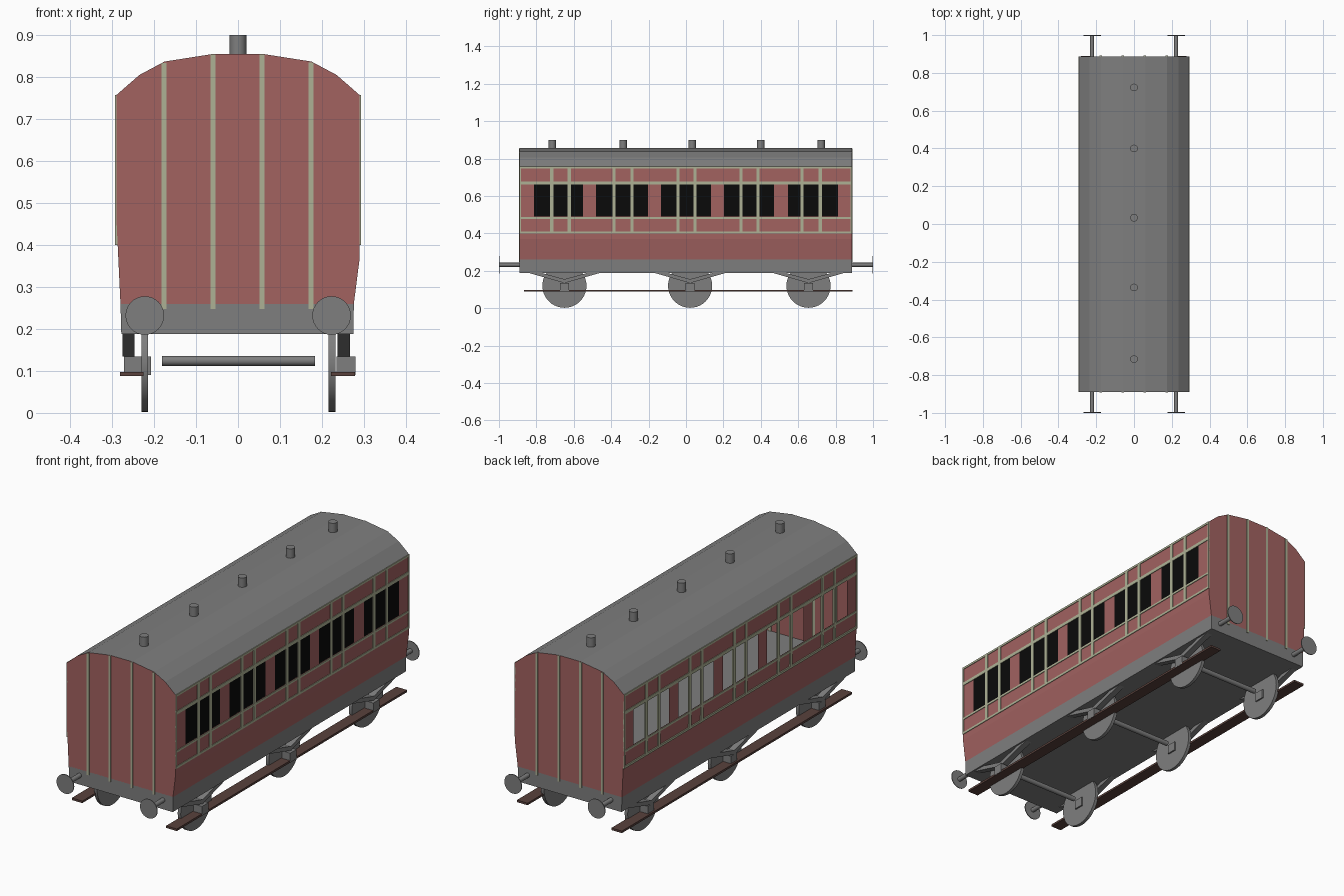
import bpy, bmesh, math
from mathutils import Matrix, Vector

if "Cube" in bpy.data.objects:
    bpy.data.objects.remove(bpy.data.objects["Cube"])


def material(name, rgb):
    m = bpy.data.materials.new(name)
    m.diffuse_color = (*rgb, 1)
    m.use_nodes = True
    m.node_tree.nodes["Principled BSDF"].inputs["Base Color"].default_value = m.diffuse_color
    return m


RED = material("maroon paint", (0.36, 0.122, 0.118))
GREY = material("grey metal", (0.21, 0.21, 0.21))
CREAM = material("pale green trim", (0.42, 0.44, 0.30))
BLACK = material("black glass", (0.003, 0.003, 0.003))
BROWN = material("dark brown wood", (0.10, 0.053, 0.045))


def finish(name, bm, mats):
    bmesh.ops.recalc_face_normals(bm, faces=bm.faces[:])
    me = bpy.data.meshes.new(name)
    bm.to_mesh(me)
    bm.free()
    for m in mats:
        me.materials.append(m)
    ob = bpy.data.objects.new(name, me)
    bpy.context.collection.objects.link(ob)
    return ob


def add_box(bm, x0, x1, y0, y1, z0, z1):
    mat = Matrix.Translation(((x0 + x1) / 2, (y0 + y1) / 2, (z0 + z1) / 2))
    mat = mat @ Matrix.Diagonal((x1 - x0, y1 - y0, z1 - z0, 1))
    bmesh.ops.create_cube(bm, size=1, matrix=mat)


def add_rod(bm, start, end, r, n):
    a, b = Vector(start), Vector(end)
    rot = (b - a).to_track_quat('Z', 'Y').to_matrix().to_4x4()
    bmesh.ops.create_cone(bm, cap_ends=True, segments=n, radius1=r, radius2=r,
                          depth=(b - a).length,
                          matrix=Matrix.Translation((a + b) / 2) @ rot)


def add_prism(bm, pts, shift):
    # closed outline moved along a vector
    face = bm.faces.new([bm.verts.new(p) for p in pts])
    out = bmesh.ops.extrude_face_region(bm, geom=[face], use_keep_orig=True)
    moved = [v for v in out['geom'] if isinstance(v, bmesh.types.BMVert)]
    bmesh.ops.translate(bm, verts=moved, vec=shift)


def smooth(ob):
    bpy.ops.object.select_all(action='DESELECT')
    bpy.context.view_layer.objects.active = ob
    ob.select_set(True)
    bpy.ops.object.shade_smooth_by_angle()


Y0, Y1 = -0.89, 0.888
W_LOW, W_HIGH = 0.49, 0.668
WINDOWS = [(-0.813, -0.55), (-0.48, -0.203), (-0.134, 0.134), (0.203, 0.47), (0.545, 0.813)]
BARS = [-0.717, -0.625, -0.385, -0.289, -0.043, 0.048, 0.294, 0.385, 0.62, 0.717]
AXLES = [-0.65, 0.022, 0.655]

# Body shell: left wall, roof, right wall, with open left and glazed right windows
profile = [(-0.28, 0.26), (-0.29, 0.47), (-0.29, W_LOW), (-0.29, W_HIGH), (-0.29, 0.757),
           (-0.235, 0.805), (-0.175, 0.837), (-0.06, 0.855),
           (0.06, 0.855), (0.175, 0.837), (0.235, 0.805),
           (0.29, 0.757), (0.29, W_HIGH), (0.29, W_LOW), (0.29, 0.37), (0.276, 0.26)]
stations = [Y0] + [y for w in WINDOWS for y in w] + [Y1]
bm = bmesh.new()
rings = [[bm.verts.new((x, y, z)) for x, z in profile] for y in stations]
for i in range(len(rings) - 1):
    is_window_bay = i % 2 == 1
    for j in range(len(profile) - 1):
        if is_window_bay and j == 2:
            continue
        f = bm.faces.new((rings[i][j], rings[i + 1][j], rings[i + 1][j + 1], rings[i][j + 1]))
        if 4 <= j <= 10:
            f.material_index = 1
        elif is_window_bay and j == 12:
            f.material_index = 2
for ring in (rings[0], rings[-1]):
    bm.faces.new(ring)
finish("carriage_body", bm, [RED, GREY, BLACK])

# Underframe, whose top is the floor
bm = bmesh.new()
add_prism(bm, [(-0.278, Y0, 0.188), (0.275, Y0, 0.188), (0.276, Y0, 0.262), (-0.28, Y0, 0.262)],
          (0, Y1 - Y0, 0))
finish("underframe", bm, [GREY])

# Side trim: rails and upright bars
bm = bmesh.new()
for s in (-1, 1):
    xa, xb = sorted((s * 0.2865, s * 0.293))
    for z, h in ((0.752, 0.010), (0.668, 0.016), (0.482, 0.010), (0.405, 0.011)):
        add_box(bm, xa, xb, Y0, Y1, z - h / 2, z + h / 2)
    for y in BARS:
        add_box(bm, xa, xb, y - 0.009, y + 0.009, 0.40, 0.755)
    for y in (Y0 + 0.004, Y1 - 0.004):
        add_box(bm, xa, xb, y - 0.004, y + 0.004, 0.40, 0.755)
finish("side_trim", bm, [CREAM])

# End trim: four upright strips on each end
bm = bmesh.new()
for y in (Y0, Y1):
    for x, top in ((-0.176, 0.834), (-0.06, 0.854), (0.057, 0.854), (0.174, 0.835)):
        add_box(bm, x - 0.006, x + 0.006, y - 0.003, y + 0.003, 0.247, top)
finish("end_trim", bm, [CREAM])

# Roof vents
bm = bmesh.new()
for y in (-0.715, -0.336, 0.033, 0.4, 0.723):
    add_rod(bm, (0, y, 0.85), (0, y, 0.9), 0.02, 20)
smooth(finish("roof_vents", bm, [GREY]))

# Buffers
bm = bmesh.new()
for x in (-0.222, 0.223):
    for s in (-1, 1):
        add_rod(bm, (x, s * 0.88, 0.232), (x, s * 0.998, 0.232), 0.011, 16)
        add_rod(bm, (x, s * 0.996, 0.232), (x, s * 1.0, 0.232), 0.046, 32)
smooth(finish("buffers", bm, [GREY]))

# Wheels and axles
bm = bmesh.new()
for y in AXLES:
    for x in (-0.222, 0.224):
        add_rod(bm, (x - 0.008, y, 0.12), (x + 0.008, y, 0.12), 0.118, 40)
    add_rod(bm, (-0.181, y, 0.124), (0.183, y, 0.124), 0.012, 16)
smooth(finish("wheels_and_axles", bm, [GREY]))

# Axle boxes and V-shaped springs
bm = bmesh.new()
for y in AXLES:
    for x0, x1 in ((-0.272, -0.207), (0.235, 0.28)):
        add_box(bm, x0, x1, y - 0.024, y + 0.024, 0.09, 0.134)
    for x0, x1 in ((-0.275, -0.246), (0.237, 0.267)):
        outline = [(-0.193, 0.189), (0, 0.134), (0.193, 0.189),
                   (0.125, 0.189), (0, 0.155), (-0.125, 0.189)]
        add_prism(bm, [(x0, y + dy, z) for dy, z in outline], (x1 - x0, 0, 0))
finish("springs_and_axle_boxes", bm, [GREY])

# Footboards
bm = bmesh.new()
for x0, x1 in ((-0.281, -0.225), (0.222, 0.279)):
    add_box(bm, x0, x1, -0.865, 0.89, 0.088, 0.098)
finish("footboards", bm, [BROWN])
